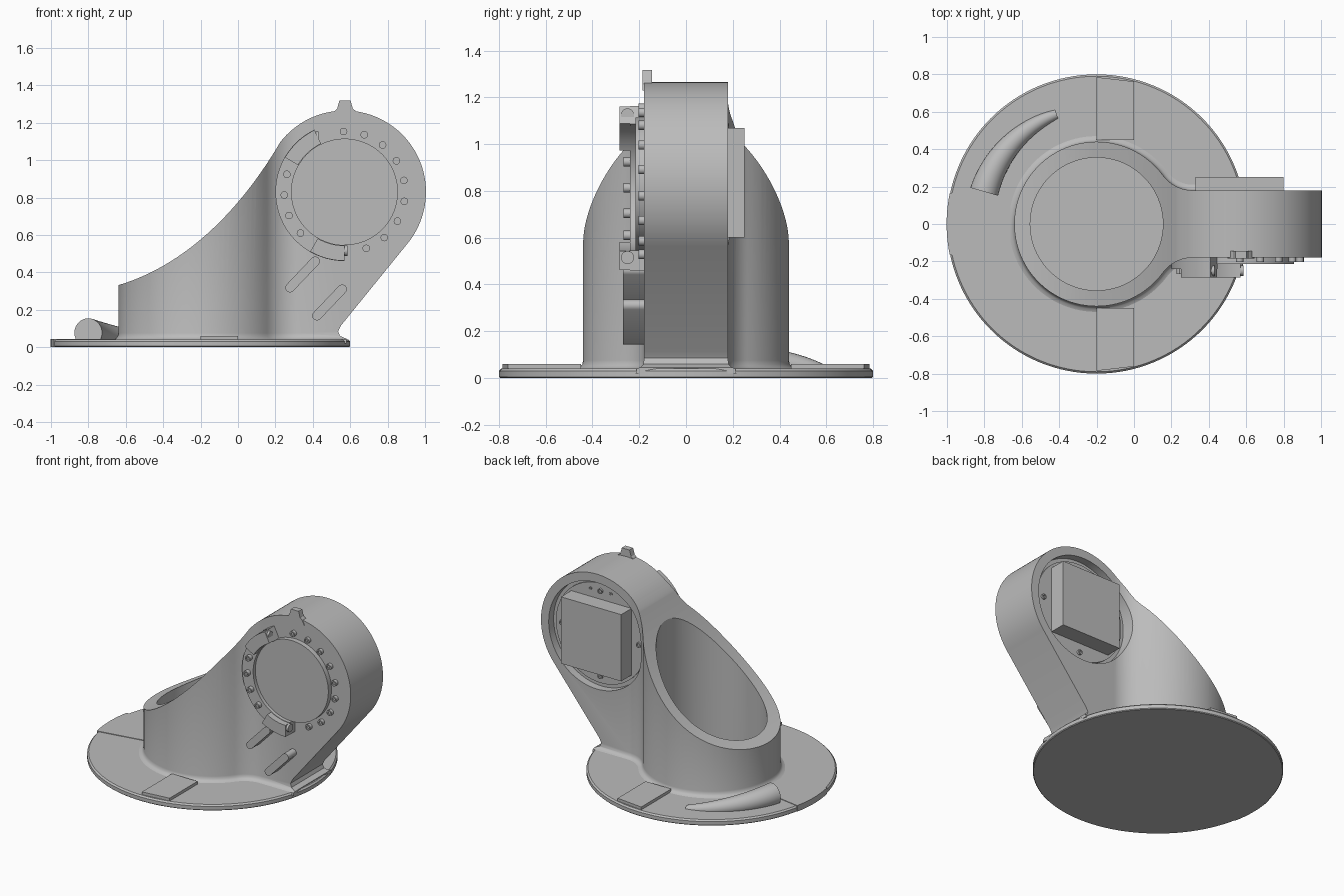
import bpy, bmesh
from math import sin, cos, radians, sqrt, atan2, pi
from mathutils import Vector

cube = bpy.data.objects.get("Cube")
if cube:
    bpy.data.objects.remove(cube)

grey = bpy.data.materials.new("plain grey")
grey.use_nodes = True
grey.diffuse_color = (0.5, 0.5, 0.5, 1)
for node in grey.node_tree.nodes:
    if node.type == 'BSDF_PRINCIPLED':
        node.inputs["Base Color"].default_value = (0.5, 0.5, 0.5, 1)

TOWER_X = -0.2           # centre of base and tower
HX, HZ = 0.57, 0.83      # centre of the arm head
FRONT, BACK = -0.18, 0.18


# --- helpers ---
def loft(name, rings):
    """Skin a stack of equal-length rings and cap both ends."""
    bm = bmesh.new()
    loops = [[bm.verts.new(p) for p in ring] for ring in rings]
    n = len(loops[0])
    for a, b in zip(loops, loops[1:]):
        for i in range(n):
            j = (i + 1) % n
            bm.faces.new((a[i], a[j], b[j], b[i]))
    bm.faces.new(loops[0])
    bm.faces.new(loops[-1])
    bmesh.ops.recalc_face_normals(bm, faces=bm.faces)
    mesh = bpy.data.meshes.new(name)
    bm.to_mesh(mesh)
    bm.free()
    mesh.materials.append(grey)
    ob = bpy.data.objects.new(name, mesh)
    bpy.context.collection.objects.link(ob)
    return ob


def arc(cx, cy, r, a0, a1, n):
    return [(cx + r * cos(a0 + (a1 - a0) * i / n), cy + r * sin(a0 + (a1 - a0) * i / n))
            for i in range(n + 1)]


def circle(cx, cy, r, n=64):
    return arc(cx, cy, r, 0, 2 * pi, n)[:-1]


def at_z(pts, z):
    return [(x, y, z) for x, y in pts]


def at_y(pts, y):
    return [(x, y, z) for x, z in pts]


def at_x(pts, x):
    return [(x, y, z) for y, z in pts]


def prism_z(name, pts, z0, z1):
    return loft(name, [at_z(pts, z0), at_z(pts, z1)])


def prism_y(name, pts, y0, y1):
    return loft(name, [at_y(pts, y0), at_y(pts, y1)])


def boolean(ob, cutter, operation):
    mod = ob.modifiers.new("cut", 'BOOLEAN')
    mod.operation = operation
    mod.solver = 'EXACT'
    mod.object = cutter
    bpy.context.view_layer.objects.active = ob
    bpy.ops.object.modifier_apply(modifier=mod.name)
    bpy.data.objects.remove(cutter)


def bolt(name, x, z, y0, y1, r=0.02):
    """Socket-head bolt along y, with its head at y1."""
    sink = y1 + (0.008 if y1 < y0 else -0.008)
    steps = [(r, y0), (r, y1), (r * 0.55, y1), (r * 0.55, sink)]
    loft(name, [at_y(circle(x, z, q, 16), y) for q, y in steps])


def on_head(deg, r):
    return HX + r * cos(radians(deg)), HZ + r * sin(radians(deg))


def head_arc(name, deg0, deg1, r0, r1, y0, y1):
    a, b = radians(deg0), radians(deg1)
    pts = arc(HX, HZ, r1, a, b, 32) + arc(HX, HZ, r0, b, a, 32)
    prism_y(name, pts, y0, y1)


# --- base plate ---
loft("base_plate", [at_z(circle(TOWER_X, 0, r, 128), z)
                    for r, z in ((0.795, 0), (0.8, 0.005), (0.8, 0.03), (0.79, 0.04))])
for side, label in ((1, "back"), (-1, "front")):
    pts = [(-0.2, 0.45 * side), (0, 0.45 * side), (0, 0.762 * side), (-0.2, 0.785 * side)]
    prism_z(label + "_base_pad", pts, 0.03, 0.06)
wedge = arc(TOWER_X, 0, 0.802, radians(168), radians(192), 12) + [(-0.66, -0.11), (-0.66, 0.11)]
prism_z("side_base_inlay", wedge, 0.001, 0.044)


# --- body: keyhole plan crossed with the side profile ---
def plan(d):
    big, half, fillet = 0.44 + d, 0.18 + d, 0.2 - d
    fx = sqrt((big + fillet) ** 2 - (half + fillet) ** 2)
    a = atan2(half + fillet, fx)
    upper = [(1.1, half)]
    upper += arc(TOWER_X + fx, half + fillet, fillet, -pi / 2, a - pi, 14)
    upper += arc(TOWER_X, 0, big, a, pi, 40)[1:]
    return upper + [(x, -y) for x, y in reversed(upper[:-1])]


flare = ((0.035, 0.02), (0.03, 0.04), (0.014, 0.046), (0.004, 0.057), (0, 0.075), (0, 1.4))
body = loft("tower_and_arm", [at_z(plan(d), z) for d, z in flare])

p = [Vector(v) for v in ((-0.645, 0.33), (-0.3, 0.43), (0, 0.71), (0.227, 1.098))]
swoop = []
for i in range(28):
    t = i / 28
    v = (1 - t) ** 3 * p[0] + 3 * t * (1 - t) ** 2 * p[1] + 3 * t * t * (1 - t) * p[2] + t ** 3 * p[3]
    swoop.append((v.x, v.y))
profile = [(-0.8, 0.01), (-0.8, 0.28)] + swoop
profile += arc(HX, HZ, 0.435, radians(142), radians(-38), 56)
profile += [(0.55, 0.115), (0.535, 0.085), (0.545, 0.06), (0.58, 0.045), (0.58, 0.01)]
boolean(body, prism_y("profile_cutter", profile, -0.7, 0.7), 'INTERSECT')
boolean(body, prism_z("bore_cutter", circle(TOWER_X, 0, 0.355, 96), 0.06, 1.6), 'DIFFERENCE')
boolean(body, prism_y("recess_cutter", circle(HX, HZ, 0.375, 96), 0.125, 0.4), 'DIFFERENCE')

# --- plate on the bore floor ---
c, s = 0.2, 0.04
floor_pts = []
for k, (sx, sy) in enumerate(((1, 1), (-1, 1), (-1, -1), (1, -1))):
    floor_pts += arc(TOWER_X + c * sx, c * sy, s, k * pi / 2, (k + 1) * pi / 2, 6)
prism_z("bore_floor_plate", floor_pts, 0.055, 0.066)

# --- back of the head: square block and bolts in the recess ---
prism_y("recess_disc", circle(HX, HZ, 0.35), 0.12, 0.135)
prism_y("square_block", [(0.33, 0.6), (0.8, 0.6), (0.8, 1.07), (0.33, 1.07)], 0.12, 0.25)
for deg in (0, 90, 180, 270):
    bolt("recess_bolt", *on_head(deg, 0.3), 0.13, 0.148, 0.018)
for deg in (75, 105):
    bolt("recess_pin", *on_head(deg, 0.31), 0.13, 0.142, 0.011)

# --- front of the head: cover, bolts and clamp ---
prism_y("front_cover", circle(HX, HZ, 0.285, 96), -0.15, -0.215)
for k in range(9):
    bolt("cover_bolt", *on_head(91 - 20 * k, 0.323), -0.17, -0.203)
head_arc("clamp_band", 116, 270, 0.284, 0.37, -0.17, -0.24)
head_arc("upper_clamp_block", 116, 150, 0.287, 0.368, -0.2, -0.285)
head_arc("lower_clamp_block", 240, 270, 0.287, 0.368, -0.2, -0.285)
for k in range(4):
    bolt("clamp_bolt", *on_head(163 + 20 * k, 0.323), -0.23, -0.268)
for x, z in ((0.415, 1.125), (0.57, 0.515)):
    ring = circle(-0.25, z, 0.028, 20)
    loft("clamp_screw", [at_x(ring, x - 0.02), at_x(ring, x + 0.015)])

# --- slanted ribs below the clamp ---
for name, x0, z0 in (("upper_rib", 0.268, 0.318), ("lower_rib", 0.412, 0.168)):
    r, a = 0.025, radians(46)
    rib = arc(x0 + 0.01, z0, r, a + pi / 2, a + 1.5 * pi, 10)
    rib += arc(x0 + 0.145, z0 + 0.142, r, a - pi / 2, a + pi / 2, 10)
    prism_y(name, rib, -0.15, -0.27)

# --- pointer tab on top of the head ---
tab = [(0.5, 1.23), (0.515, 1.262), (0.53, 1.275), (0.542, 1.318),
       (0.602, 1.318), (0.614, 1.275), (0.63, 1.262), (0.645, 1.23)]
prism_y("pointer_tab", tab, -0.185, -0.145)

# --- curved tube sinking into the base ---
rings = []
for i in range(25):
    t = i / 24
    a = radians(164 - 54 * t)
    r = 0.077 - 0.05 * t ** 1.3
    rings.append([(TOWER_X + (0.625 + u) * cos(a), (0.625 + u) * sin(a), r + v)
                  for u, v in circle(0, 0, r, 28)])
loft("curved_tube", rings)

# --- smooth shading with crisp edges ---
for ob in bpy.context.scene.objects:
    ob.select_set(ob.type == 'MESH')
bpy.context.view_layer.objects.active = body
bpy.ops.object.shade_smooth_by_angle(angle=radians(30))
